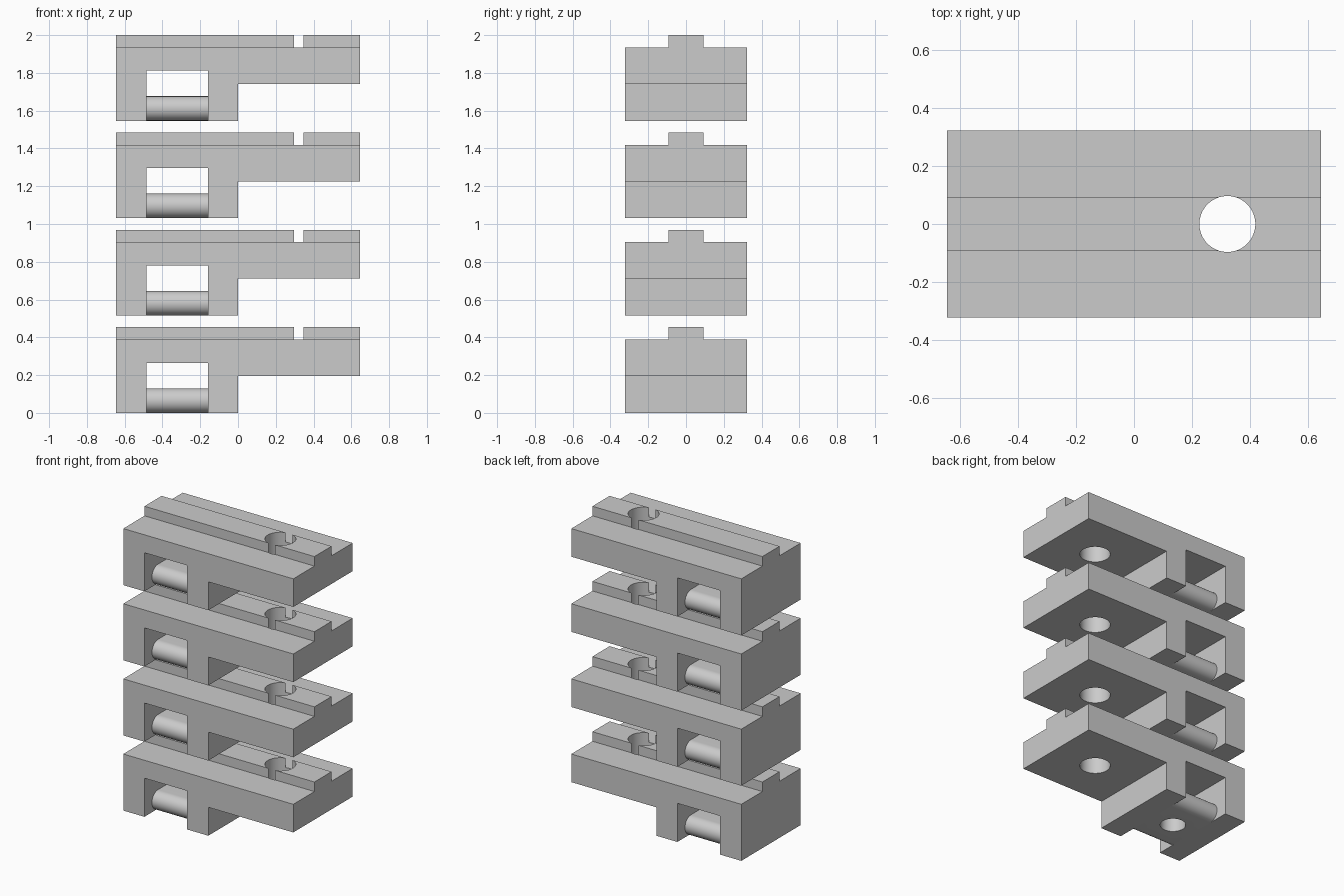
import bpy
import bmesh
from math import sin, cos, pi, radians

default = bpy.data.objects.get("Cube")
if default:
    bpy.data.objects.remove(default, do_unlink=True)

LINKS, PITCH = 4, 0.5155
HALF_L, HALF_W = 0.645, 0.322         # body half length and half width
SLAB_TOP, HEIGHT = 0.388, 0.4535      # slab top, ridge top
SLOT = (-0.485, -0.16)                # window in the foot
HOLE_X = 0.322

grey = bpy.data.materials.new("plain_grey")
grey.use_nodes = True
colour = (0.6, 0.6, 0.6, 1)
grey.diffuse_color = colour
grey.node_tree.nodes["Principled BSDF"].inputs["Base Color"].default_value = colour


def extrude(name, corners, offset):
    """Solid made by sweeping a closed outline along an offset."""
    bm = bmesh.new()
    face = bm.faces.new([bm.verts.new(c) for c in corners])
    swept = bmesh.ops.extrude_face_region(bm, geom=[face])["geom"]
    moved = [v for v in swept if isinstance(v, bmesh.types.BMVert)]
    bmesh.ops.translate(bm, verts=moved, vec=offset)
    bmesh.ops.recalc_face_normals(bm, faces=bm.faces)
    mesh = bpy.data.meshes.new(name)
    bm.to_mesh(mesh)
    bm.free()
    mesh.materials.append(grey)
    obj = bpy.data.objects.new(name, mesh)
    bpy.context.collection.objects.link(obj)
    return obj


def cylinder(name, x, radius, low, high, sides=64):
    ring = [(x + radius * cos(2 * pi * i / sides),
             radius * sin(2 * pi * i / sides), low) for i in range(sides)]
    return extrude(name, ring, (0, 0, high - low))


def combine(obj, tool, operation):
    """Apply a boolean and discard its tool."""
    mod = obj.modifiers.new("boolean", "BOOLEAN")
    mod.operation, mod.object, mod.solver = operation, tool, "EXACT"
    bpy.context.view_layer.objects.active = obj
    bpy.ops.object.modifier_apply(modifier=mod.name)
    bpy.data.objects.remove(tool, do_unlink=True)


def smooth(obj):
    obj.data.shade_smooth()
    obj.data.set_sharp_from_angle(angle=radians(30))


# Body: long slab with a slotted foot under one half
side = [(-HALF_L, 0), (SLOT[0], 0), (SLOT[0], 0.265), (SLOT[1], 0.265),
        (SLOT[1], 0), (0, 0), (0, 0.195), (HALF_L, 0.195),
        (HALF_L, SLAB_TOP), (-HALF_L, SLAB_TOP)]
body = extrude("link_body", [(x, -HALF_W, z) for x, z in side], (0, 2 * HALF_W, 0))

# Ridge along the top
rib = 0.093
ridge = extrude("ridge", [(-HALF_L, y, z) for y, z in (
    (-rib, SLAB_TOP - 0.05), (rib, SLAB_TOP - 0.05), (rib, HEIGHT), (-rib, HEIGHT))],
    (2 * HALF_L, 0, 0))
combine(body, ridge, "UNION")
combine(body, cylinder("hole_cutter", HOLE_X, 0.0965, 0.1, 0.6), "DIFFERENCE")
smooth(body)

# Rounded bar across the slot, with a vertical hole
r, reach, steps = 0.065, 0.175, 24
outline = []
for sign in (1, -1):
    for i in range(steps + 1):
        a = -pi / 2 + pi * i / steps
        outline.append((SLOT[0], sign * (reach + r * cos(a)), r + sign * r * sin(a)))
bar = extrude("link_bar", outline, (SLOT[1] - SLOT[0], 0, 0))
combine(bar, cylinder("hole_cutter", -HOLE_X, 0.081, -0.1, 0.2), "DIFFERENCE")
smooth(bar)

# Stack of identical links
for i in range(1, LINKS):
    for part in (body, bar):
        twin = part.copy()
        twin.name = f"{part.name}_{i + 1}"
        twin.location.z = i * PITCH
        bpy.context.collection.objects.link(twin)
